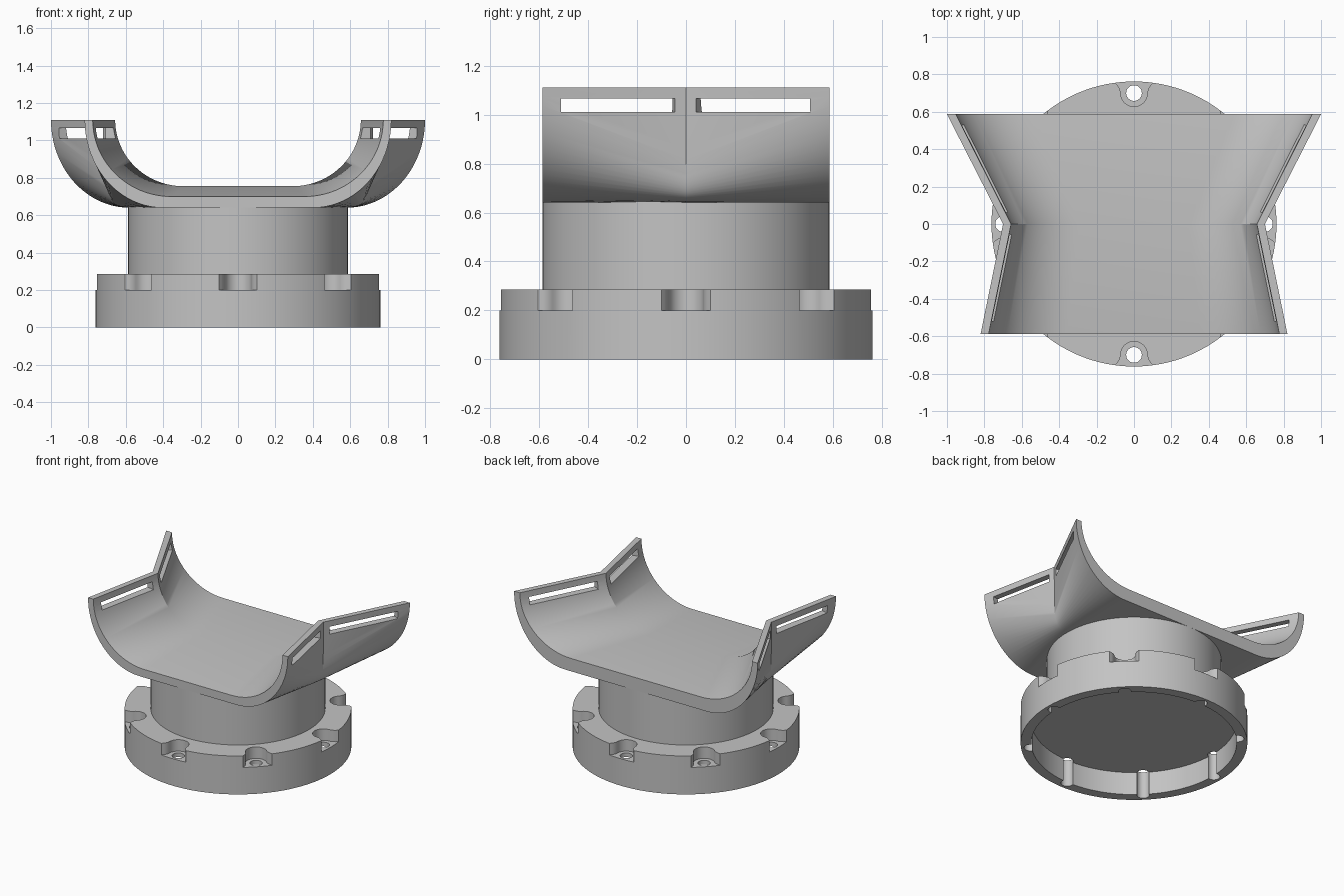
import bpy, bmesh, math
from mathutils import Matrix, Vector

cube = bpy.data.objects.get("Cube")
if cube:
    bpy.data.objects.remove(cube, do_unlink=True)

grey = bpy.data.materials.new("plain grey")
grey.use_nodes = True
colour = (0.55, 0.55, 0.55, 1)
grey.diffuse_color = colour
grey.node_tree.nodes["Principled BSDF"].inputs["Base Color"].default_value = colour


def finish(bm, name):
    bmesh.ops.recalc_face_normals(bm, faces=bm.faces)
    mesh = bpy.data.meshes.new(name)
    bm.to_mesh(mesh)
    bm.free()
    mesh.materials.append(grey)
    obj = bpy.data.objects.new(name, mesh)
    bpy.context.collection.objects.link(obj)
    return obj


def select_only(obj):
    bpy.ops.object.select_all(action='DESELECT')
    obj.select_set(True)
    bpy.context.view_layer.objects.active = obj


def smooth(obj):
    select_only(obj)
    bpy.ops.object.shade_smooth_by_angle(angle=math.radians(30))


def add_cylinder(bm, radius, z0, z1, x=0, y=0, sides=96):
    bmesh.ops.create_cone(bm, cap_ends=True, segments=sides, radius1=radius, radius2=radius,
                          depth=z1 - z0, matrix=Matrix.Translation((x, y, (z0 + z1) / 2)))


def cut(target, bm):
    cutter = finish(bm, "cutter")
    cutter.hide_render = True
    mod = target.modifiers.new("cut", 'BOOLEAN')
    mod.operation = 'DIFFERENCE'
    mod.solver = 'EXACT'
    mod.object = cutter
    select_only(target)
    bpy.ops.object.modifier_apply(modifier=mod.name)
    bpy.data.objects.remove(cutter, do_unlink=True)


# Flange: shallow cup with eight open bolt seats
R, FLANGE_TOP, SEAT_Z, BOLT_R = 0.762, 0.285, 0.20, 0.70
angles = [i * math.pi / 4 for i in range(8)]
bm = bmesh.new()
add_cylinder(bm, R, 0, FLANGE_TOP, sides=128)
flange = finish(bm, "bolt_flange")

bm = bmesh.new()
add_cylinder(bm, 0.69, -0.1, 0.17, sides=128)
cut(flange, bm)

# U-shaped seat outline with flared mouth
flare = [(0.82, 0.11), (0.757, 0.102), (0.738, 0.086), (0.72, 0.075)]
arc = [(BOLT_R + 0.072 * math.cos(a), 0.072 * math.sin(a))
       for a in (math.pi * (0.5 + i / 16) for i in range(17))]
outline = flare + arc + [(r, -t) for r, t in reversed(flare)]
bm = bmesh.new()
for a in angles:
    turn = Matrix.Rotation(a, 3, 'Z')
    face = bm.faces.new([bm.verts.new(turn @ Vector((r, t, SEAT_Z))) for r, t in outline])
    top = bmesh.ops.extrude_face_region(bm, geom=[face])["geom"]
    bmesh.ops.translate(bm, vec=(0, 0, 0.2),
                        verts=[v for v in top if isinstance(v, bmesh.types.BMVert)])
cut(flange, bm)

# Bolt holes, opening into the cup
bm = bmesh.new()
for a in angles:
    add_cylinder(bm, 0.042, -0.1, 0.25, BOLT_R * math.cos(a), BOLT_R * math.sin(a), 24)
cut(flange, bm)
smooth(flange)

# Neck
bm = bmesh.new()
add_cylinder(bm, 0.587, FLANGE_TOP - 0.01, 0.66, sides=128)
smooth(finish(bm, "neck"))

# Cradle: three U sections lofted front to back, waisted in the middle
TOP, BOTTOM, HALF, STEPS = 1.11, 0.64, 0.587, 20


def quarter(half_width, rx, low, power=1.0):
    """Half of a U curve, from the upper rim to the start of the flat floor."""
    pts = []
    for i in range(STEPS + 1):
        a = i / STEPS * math.pi / 2
        c, s = max(math.cos(a), 0), math.sin(a)
        pts.append((half_width - rx + rx * c ** power, TOP - (TOP - low) * s ** power))
    return pts


def section(outer, inner):
    full_outer = outer + [(-x, z) for x, z in reversed(outer)]
    full_inner = inner + [(-x, z) for x, z in reversed(inner)]
    return full_outer + full_inner[::-1]


sections = [
    (-HALF, section(quarter(0.82, 0.42, BOTTOM), quarter(0.777, 0.42, 0.70))),
    (0, section(quarter(0.70, 0.30, BOTTOM, 0.25), quarter(0.657, 0.365, 0.755))),
    (HALF, section(quarter(1.0, 0.42, BOTTOM), quarter(0.953, 0.42, 0.735))),
]
bm = bmesh.new()
rings = [[bm.verts.new((x, y, z)) for x, z in pts] for y, pts in sections]
n = len(rings[0])
for near, far in zip(rings, rings[1:]):
    for i in range(n):
        j = (i + 1) % n
        bm.faces.new((near[i], near[j], far[j], far[i]))
for ring in (rings[0], rings[-1]):
    for i in range(n // 2 - 1):
        bm.faces.new((ring[i], ring[i + 1], ring[n - 2 - i], ring[n - 1 - i]))
bmesh.ops.triangulate(bm, faces=[f for f in bm.faces if len(f.verts) == 4])
cradle = finish(bm, "cradle")

# Strap slots through the four walls
bm = bmesh.new()
for side in (1, -1):
    for end_x, end_y in ((0.82, -HALF), (1.0, HALF)):
        run = Vector((side * (end_x - 0.70), end_y, 0))
        mid = Vector((side * (0.68 + (end_x - 0.70) * 0.48), end_y * 0.48, 1.038))
        length = 0.465 * run.length / HALF
        matrix = (Matrix.Translation(mid) @ Matrix.Rotation(math.atan2(run.y, run.x), 4, 'Z')
                  @ Matrix.Diagonal((length, 0.2, 0.055, 1)))
        bmesh.ops.create_cube(bm, size=1, matrix=matrix)
cut(cradle, bm)
smooth(cradle)
